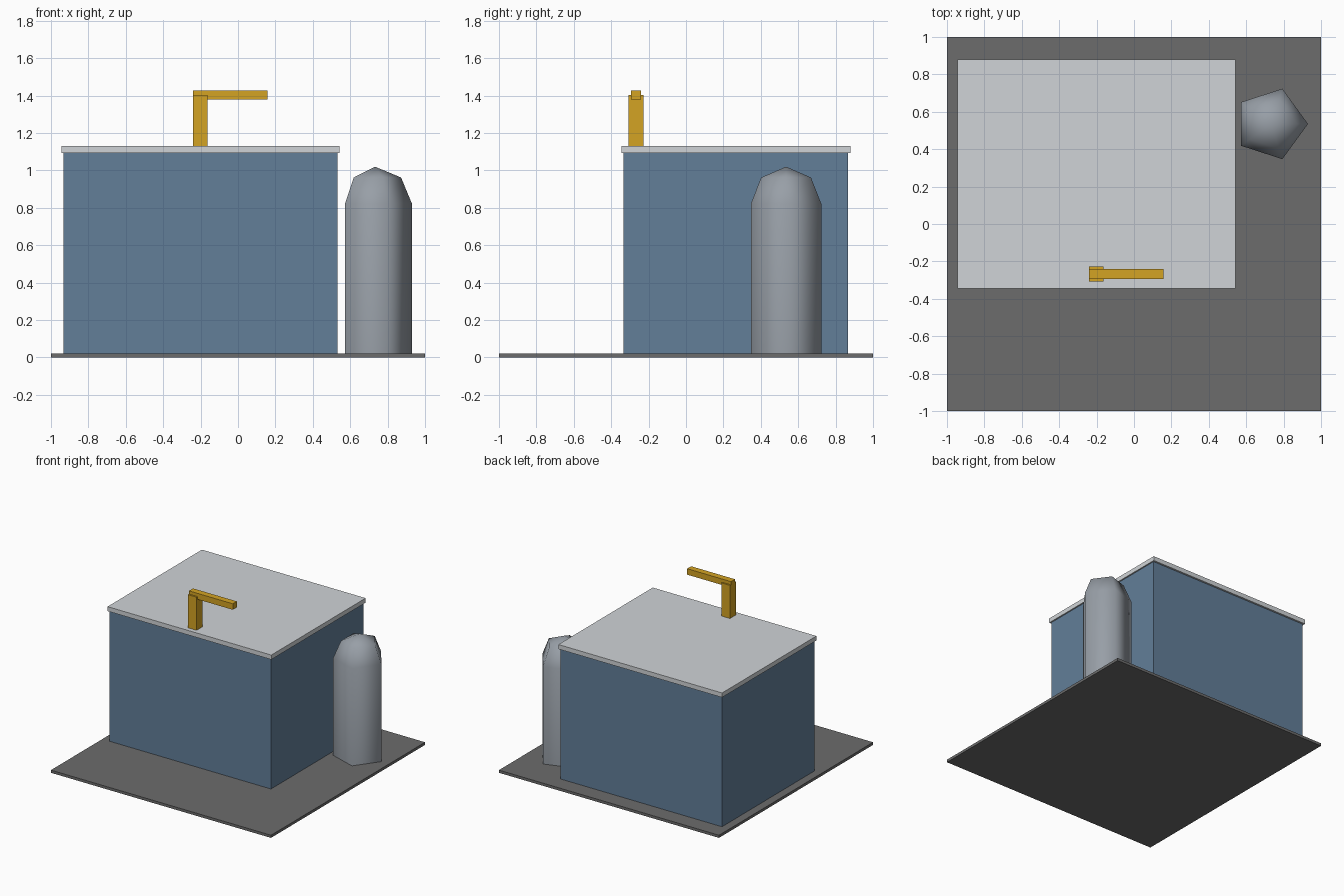
import bpy
import bmesh
from math import cos, sin, tau, pi

if "Cube" in bpy.data.objects:
    bpy.data.objects.remove(bpy.data.objects["Cube"], do_unlink=True)


def material(name, rgb):
    """Flat material from 8-bit sRGB, stored as linear values."""
    color = [((c / 255 + 0.055) / 1.055) ** 2.4 for c in rgb] + [1]
    mat = bpy.data.materials.new(name)
    mat.use_nodes = True
    mat.diffuse_color = color
    bsdf = mat.node_tree.nodes["Principled BSDF"]
    bsdf.inputs["Base Color"].default_value = color
    bsdf.inputs["Roughness"].default_value = 0.8
    return mat


def add_object(name, bm, mat):
    bmesh.ops.recalc_face_normals(bm, faces=bm.faces)
    mesh = bpy.data.meshes.new(name)
    bm.to_mesh(mesh)
    bm.free()
    mesh.materials.append(mat)
    obj = bpy.data.objects.new(name, mesh)
    bpy.context.collection.objects.link(obj)
    return obj


def box(name, x, y, z, mat):
    """Box given by its (min, max) extent on each axis."""
    bm = bmesh.new()
    bmesh.ops.create_cube(bm, size=1)
    for v in bm.verts:
        v.co = [lo + (hi - lo) * (c + 0.5) for c, (lo, hi) in zip(v.co, (x, y, z))]
    return add_object(name, bm, mat)


def domed_tank(name, x, y, radius, bottom, shoulder, sides, mat):
    """Upright cylinder with a coarse hemispherical cap, smooth shaded."""
    bm = bmesh.new()
    slant = radius * cos(pi / 4)
    profile = [(radius, bottom), (radius, shoulder), (slant, shoulder + slant)]
    angles = [tau * i / sides for i in range(sides)]
    rings = [[bm.verts.new((x + r * cos(a), y + r * sin(a), z)) for a in angles]
             for r, z in profile]
    apex = bm.verts.new((x, y, shoulder + radius))
    for i in range(sides):
        j = (i + 1) % sides
        for low, high in zip(rings, rings[1:]):
            bm.faces.new((low[i], low[j], high[j], high[i]))
        bm.faces.new((rings[-1][i], rings[-1][j], apex))
    for face in bm.faces:
        face.smooth = True
    floor = bm.faces.new(rings[0][::-1])
    floor.smooth = False
    # Keep the floor edge crisp
    for edge in floor.edges:
        edge.smooth = False
    return add_object(name, bm, mat)


asphalt = material("dark grey ground", (108, 108, 108))
wall_blue = material("steel blue walls", (98, 126, 153))
roof_grey = material("pale grey roof", (208, 212, 215))
tank_grey = material("tank grey", (152, 159, 167))
crane_yellow = material("crane yellow", (212, 163, 35))

# Ground slab
GROUND = 0.022
box("ground_slab", (-1, 1), (-1, 1), (0, GROUND), asphalt)

# Main building
EAVES, ROOF = 1.093, 1.13
box("building_walls", (-0.933, 0.533), (-0.333, 0.865), (GROUND, EAVES), wall_blue)
box("roof_slab", (-0.944, 0.544), (-0.345, 0.88), (EAVES, ROOF), roof_grey)

# Storage tank beside the building
domed_tank("storage_tank", 0.732, 0.535, 0.198, GROUND, 0.822, 5, tank_grey)

# Rooftop crane
box("crane_post", (-0.24, -0.162), (-0.307, -0.228), (ROOF, 1.402), crane_yellow)
box("crane_arm", (-0.24, 0.158), (-0.293, -0.241), (1.379, 1.428), crane_yellow)
